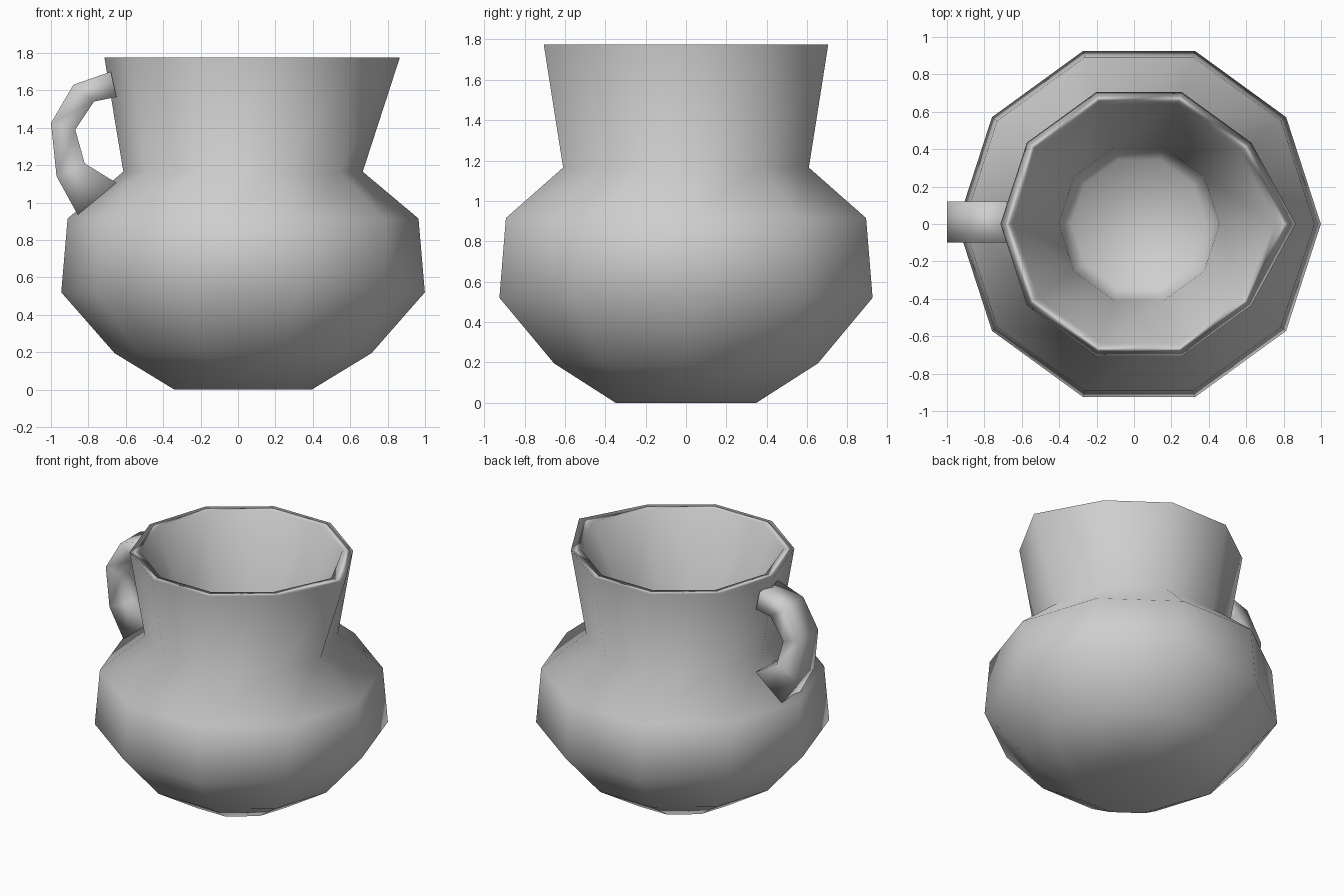
import bpy, bmesh
from math import cos, sin, pi

cube = bpy.data.objects.get("Cube")
if cube:
    bpy.data.objects.remove(cube)

GREY = (0.62, 0.62, 0.62, 1)
clay = bpy.data.materials.new("grey_clay")
clay.use_nodes = True
clay.diffuse_color = GREY
clay.node_tree.nodes["Principled BSDF"].inputs["Base Color"].default_value = GREY


def loft(name, rings):
    """Bridge successive rings of points and close both ends."""
    bm = bmesh.new()
    loops = [[bm.verts.new(p) for p in ring] for ring in rings]
    for a, b in zip(loops, loops[1:]):
        n = len(a)
        for i in range(n):
            j = (i + 1) % n
            bm.faces.new((a[i], a[j], b[j], b[i]))
    bm.faces.new(loops[0][::-1])
    bm.faces.new(loops[-1])
    bmesh.ops.recalc_face_normals(bm, faces=bm.faces)
    for f in bm.faces:
        f.smooth = True
    mesh = bpy.data.meshes.new(name)
    bm.to_mesh(mesh)
    bm.free()
    mesh.materials.append(clay)
    obj = bpy.data.objects.new(name, mesh)
    bpy.context.collection.objects.link(obj)
    return obj


# Jug body: ten-sided profile (radius, height, pouring lip pull), outside then inside
SIDES, CENTRE_X = 10, 0.027
profile = [(0.367, 0, 0), (0.687, 0.195, 0), (0.972, 0.52, 0),
           (0.938, 0.915, 0), (0.64, 1.165, 0), (0.741, 1.775, 0.097),
           (0.67, 1.775, 0.06), (0.43, 1.165, 0), (0.36, 0.6, 0)]
rings = []
for r, z, lip in profile:
    ring = [(CENTRE_X + r * cos(2 * pi * i / SIDES) + (lip if i == 0 else 0),
             r * sin(2 * pi * i / SIDES), z) for i in range(SIDES)]
    rings.append(ring)
body = loft("jug_body", rings)

# Broad walls dominate the shading of the thin rim
shading = body.modifiers.new("rim_shading", 'WEIGHTED_NORMAL')
shading.mode = 'FACE_AREA'

# Handle: square-section bar given by its outer and inner (x, z) edges
outer = [(-0.68, 1.70), (-0.88, 1.63), (-1.0, 1.425), (-0.97, 1.14), (-0.857, 0.935)]
inner = [(-0.65, 1.565), (-0.77, 1.54), (-0.87, 1.39), (-0.82, 1.21), (-0.65, 1.105)]
BACK, FRONT = 0.12, -0.10
loft("handle", [[(ox, FRONT, oz), (ox, BACK, oz), (ix, BACK, iz), (ix, FRONT, iz)]
                for (ox, oz), (ix, iz) in zip(outer, inner)])
